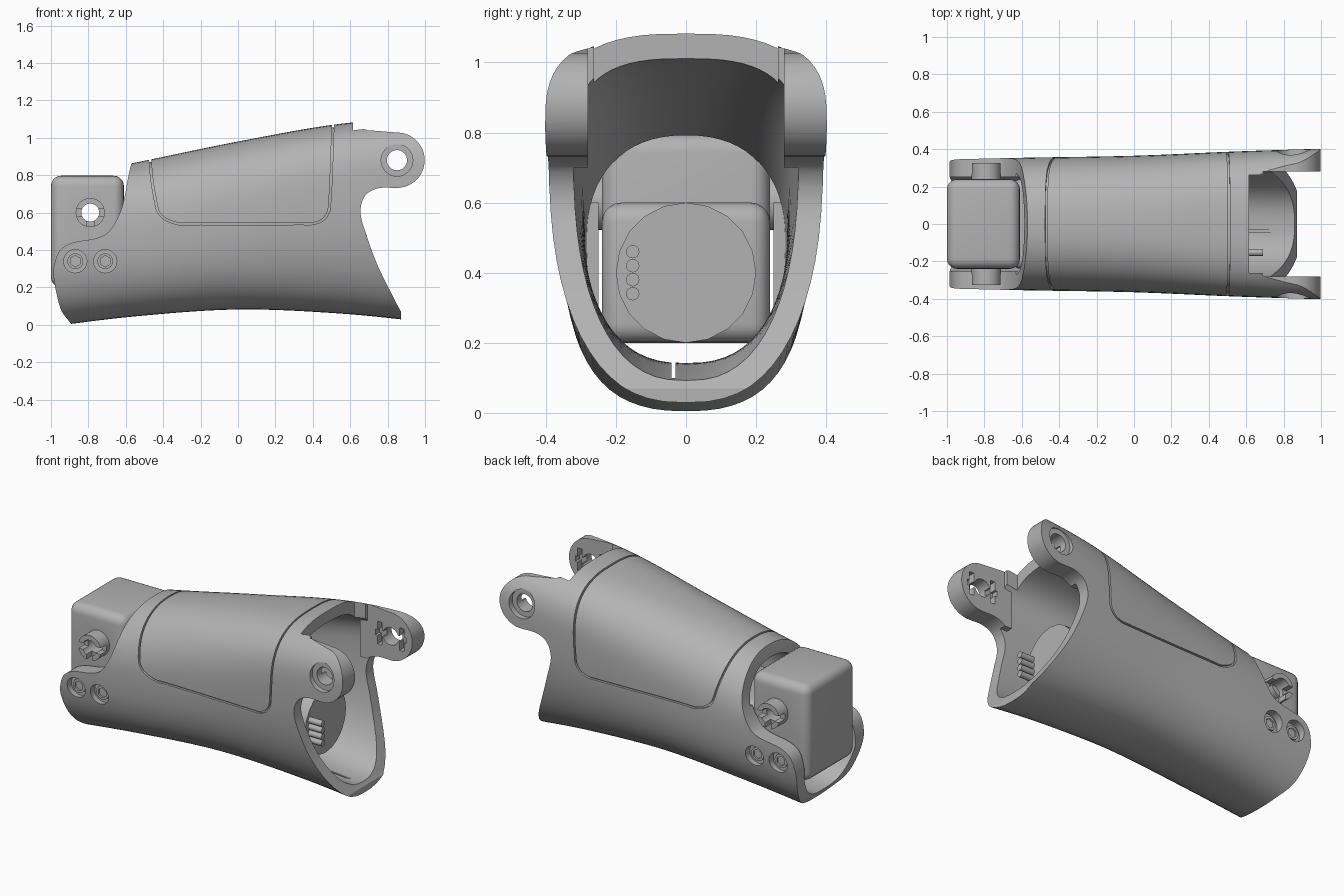
import bpy, bmesh, math
from mathutils import Vector, Matrix

cube = bpy.data.objects.get("Cube")
if cube:
    bpy.data.objects.remove(cube, do_unlink=True)

grey = bpy.data.materials.new("satin_grey")
grey.use_nodes = True
COLOUR = (0.45, 0.45, 0.45, 1)
grey.diffuse_color = COLOUR
grey.node_tree.nodes["Principled BSDF"].inputs["Base Color"].default_value = COLOUR


# ---- helpers ----
def finish(name, bm):
    bmesh.ops.recalc_face_normals(bm, faces=bm.faces)
    mesh = bpy.data.meshes.new(name)
    bm.to_mesh(mesh)
    bm.free()
    mesh.materials.append(grey)
    ob = bpy.data.objects.new(name, mesh)
    bpy.context.collection.objects.link(ob)
    return ob


def activate(ob):
    bpy.ops.object.select_all(action="DESELECT")
    ob.select_set(True)
    bpy.context.view_layer.objects.active = ob


def combine(ob, tool, mode="DIFFERENCE"):
    mod = ob.modifiers.new("cut", "BOOLEAN")
    mod.operation, mod.object, mod.solver = mode, tool, "EXACT"
    activate(ob)
    bpy.ops.object.modifier_apply(modifier=mod.name)
    bpy.data.objects.remove(tool, do_unlink=True)


def box(name, x, y, z, bevel=0):
    bm = bmesh.new()
    bmesh.ops.create_cube(bm, size=1)
    for v in bm.verts:
        for i, (a, b) in enumerate((x, y, z)):
            v.co[i] = (a + b) / 2 + v.co[i] * (b - a)
    if bevel:
        bmesh.ops.bevel(bm, geom=bm.edges[:], offset=bevel, segments=5,
                        profile=0.5, affect="EDGES")
    return finish(name, bm)


def rod(name, start, end, radius, sides=32):
    a, b = Vector(start), Vector(end)
    turn = (b - a).to_track_quat("Z", "Y").to_matrix().to_4x4()
    bm = bmesh.new()
    bmesh.ops.create_cone(bm, cap_ends=True, segments=sides, radius1=radius, radius2=radius,
                          depth=(b - a).length, matrix=Matrix.Translation((a + b) / 2) @ turn)
    return finish(name, bm)


def prism(name, outline):
    bm = bmesh.new()
    face = bm.faces.new([bm.verts.new((x, -0.6, z)) for x, z in outline])
    new = bmesh.ops.extrude_face_region(bm, geom=[face])["geom"]
    bmesh.ops.translate(bm, vec=(0, 1.2, 0), verts=[v for v in new if isinstance(v, bmesh.types.BMVert)])
    return finish(name, bm)


def spline(points, steps=6):
    p = [Vector(q) for q in points]
    p = [p[0] * 2 - p[1]] + p + [p[-1] * 2 - p[-2]]
    out = []
    for a, b, c, d in zip(p, p[1:], p[2:], p[3:]):
        for k in range(steps):
            t = k / steps
            out.append(0.5 * (2 * b + (c - a) * t + (2 * a - 5 * b + 4 * c - d) * t * t
                              + (3 * b - a - 3 * c + d) * t ** 3))
    return [tuple(q) for q in out] + [tuple(points[-1])]


# Stations along the arm: x, bottom, top, half width, height of widest point, upper exponent
STATIONS = [(-1.05, -0.015, 0.77, 0.345, 0.48, 2.3), (-0.55, 0.045, 0.867, 0.355, 0.5, 2.3),
            (0, 0.082, 0.98, 0.365, 0.6, 2.5), (0.55, 0.06, 1.075, 0.388, 0.74, 2.8),
            (1.05, 0.01, 1.11, 0.404, 0.82, 3)]


def loft(name, wall=0, floor=0):
    bm = bmesh.new()
    rings = []
    for x, low, high, wide, mid, power in spline(STATIONS, 8):
        ring = []
        for k in range(64):
            a = math.tau * k / 64
            c, s = math.cos(a), math.sin(a)
            n = power if s > 0 else 2.5
            rise = high - wall - mid if s > 0 else mid - low - floor
            y = math.copysign(abs(c) ** (2 / n), c) * (wide - wall)
            z = mid + math.copysign(abs(s) ** (2 / n), s) * rise
            ring.append(bm.verts.new((x * (1.02 if wall > 0.05 else 1), y, z)))
        rings.append(ring)
    for r, q in zip(rings, rings[1:]):
        for k in range(64):
            bm.faces.new((r[k - 1], r[k], q[k], q[k - 1]))
    bm.faces.new(rings[0])
    bm.faces.new(rings[-1])
    return finish(name, bm)


# ---- arm shell: lofted tube trimmed by its side outline ----
shell = loft("arm_shell")
left_edge = spline([(-0.87, -0.03), (-0.9, 0.015), (-0.95, 0.09), (-0.985, 0.25), (-0.98, 0.33),
                    (-0.95, 0.4), (-0.88, 0.44), (-0.75, 0.465), (-0.68, 0.51), (-0.62, 0.63),
                    (-0.585, 0.8), (-0.568, 0.87)])
ear_arc = [(0.85 + 0.148 * math.sin(math.pi * k / 24), 0.88 + 0.148 * math.cos(math.pi * k / 24))
           for k in range(24)]
right_edge = spline([(0.85, 0.732), (0.75, 0.73), (0.68, 0.69), (0.655, 0.6), (0.69, 0.47),
                     (0.75, 0.31), (0.85, 0.11), (0.872, 0.07)])
outline = (left_edge + [(-0.56, 1.3), (0.615, 1.3), (0.615, 1.06), (0.7, 1.04)] + ear_arc
           + right_edge + [(0.873, -0.1), (-0.85, -0.1)])
combine(shell, prism("trim", outline), "INTERSECT")

# Cavity, leaving thick ears and thick mounting pads
cavity = loft("cavity", 0.07, 0.06)
for side in (-1, 1):
    def span(a, b):
        return sorted((side * a, side * b))
    combine(cavity, box("ear_block", (0.64, 1.2), span(0.28, 0.6), (0.7, 1.3)))
    combine(cavity, box("pad_block", (-1.2, -0.62), span(0.25, 0.6), (0.2, 0.6)))
combine(shell, cavity)
combine(shell, box("roof_cut", (0.615, 1.2), (-0.262, 0.262), (0.75, 1.3)))
combine(shell, box("ear_gap", (0.69, 1.2), (-0.28, 0.28), (0.7, 1.3)))
combine(shell, box("floor_slot", (-0.8, 1.2), (-0.042, -0.03), (0.1, 0.2)))

# Cover seam: thin U-shaped groove around the top panel
seam = spline([(-0.485, 1.3), (-0.475, 0.88), (-0.45, 0.68), (-0.42, 0.585), (-0.33, 0.537),
               (-0.2, 0.535), (0.3, 0.535), (0.42, 0.54), (0.48, 0.585), (0.498, 0.68),
               (0.513, 1.06), (0.52, 1.3)])
inner_line = []
for k, q in enumerate(seam):
    d = Vector(seam[min(k + 1, len(seam) - 1)]) - Vector(seam[max(k - 1, 0)])
    d.normalize()
    inner_line.append((q[0] - d.y * 0.011, q[1] + d.x * 0.011))
groove = prism("groove", seam + inner_line[::-1])
combine(groove, loft("groove_depth", 0.014, 0.014))
combine(shell, groove)

# Ear and pad holes on both sides
for side in (-1, 1):
    def at(x, y, z):
        return (x, side * y, z)
    combine(shell, rod("ear_hole", at(0.85, 0.2, 0.88), at(0.85, 0.6, 0.88), 0.054))
    combine(shell, rod("ear_recess", at(0.85, 0.365, 0.88), at(0.85, 0.6, 0.88), 0.085))
    y = sorted((side * 0.2, side * 0.32))
    combine(shell, box("ear_slot", (0.745, 0.955), y, (0.862, 0.898)))
    for dx in (-0.075, 0.075):
        combine(shell, box("ear_key", (0.835 + dx, 0.865 + dx), y, (0.81, 0.95)))
    for x in (-0.87, -0.71):
        combine(shell, rod("pad_recess", at(x, 0.3, 0.34), at(x, 0.6, 0.34), 0.062))
        screw = rod("pad_screw", at(x, 0.28, 0.34), at(x, 0.315, 0.34), 0.042)
        combine(screw, rod("screw_socket", at(x, 0.305, 0.34), at(x, 0.4, 0.34), 0.03, 6))

# ---- motor housing with side bosses and a bore ----
housing = box("motor_housing", (-1, -0.61), (-0.24, 0.24), (0.2, 0.797), 0.055)
combine(housing, rod("bosses", (-0.79, -0.325, 0.6), (-0.79, 0.325, 0.6), 0.078), "UNION")
combine(housing, rod("bore", (-0.79, -0.5, 0.6), (-0.79, 0.5, 0.6), 0.048))
for side in (-1, 1):
    y = sorted((side * 0.27, side * 0.4))
    combine(housing, box("boss_notch", (-0.9, -0.68), y, (0.58, 0.62)))
    combine(housing, box("boss_notch", (-0.81, -0.77), y, (0.5, 0.6)))
box("gear_case", (-0.66, -0.3), (-0.24, 0.24), (0.2, 0.6), 0.055)

# ---- motor barrel and connector pins ----
rod("motor_barrel", (-0.4, 0, 0.4), (0.6, 0, 0.4), 0.2, 20)
for k in range(4):
    z = 0.34 + 0.04 * k
    rod("connector_pin", (0.58, -0.152, z), (0.69, -0.152, z), 0.019, 16)

for ob in list(bpy.context.scene.objects):
    if ob.type == "MESH":
        activate(ob)
        bpy.ops.object.shade_smooth_by_angle(angle=math.radians(28))
